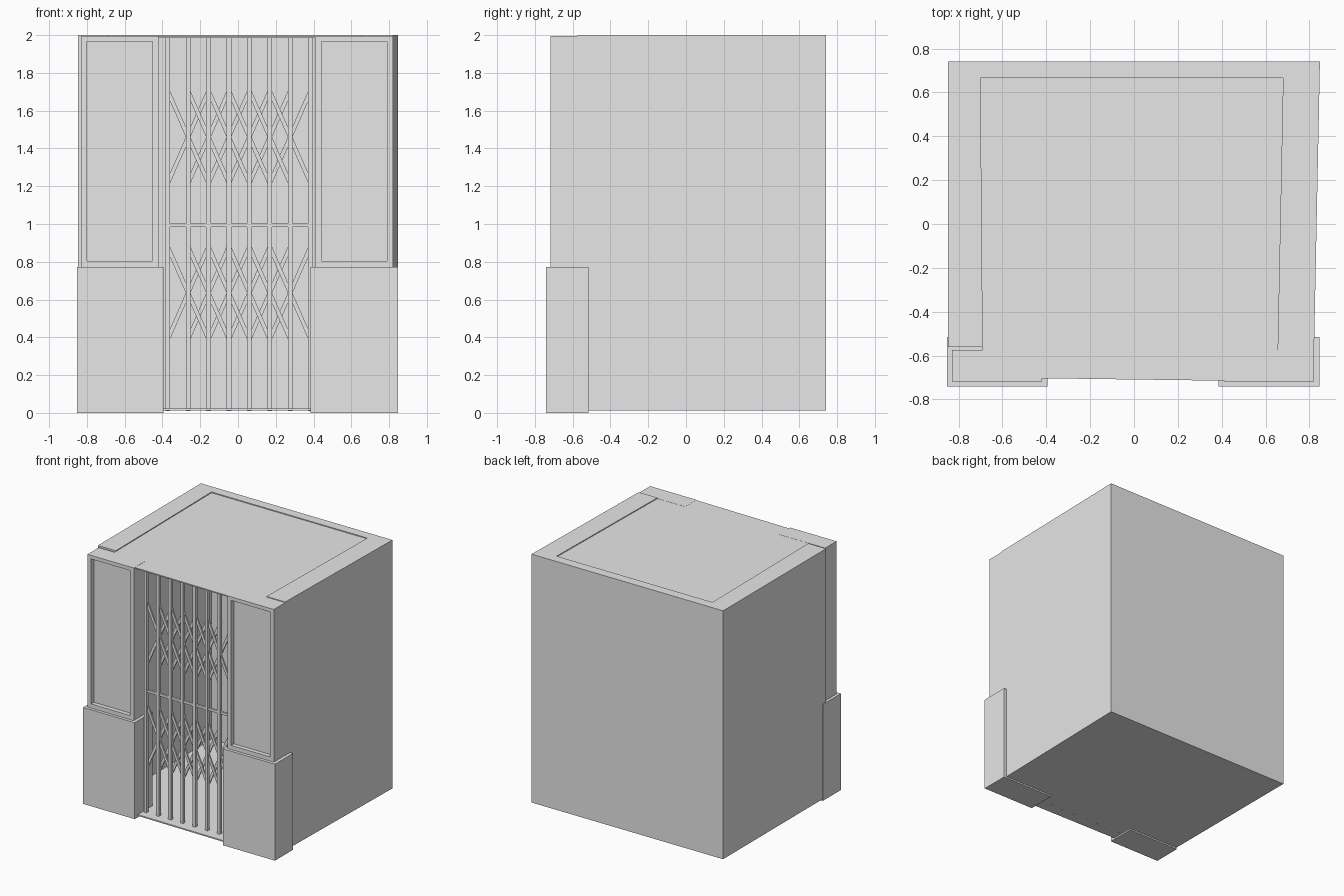
import bpy, bmesh, math
from mathutils import Matrix

if "Cube" in bpy.data.objects:
    bpy.data.objects.remove(bpy.data.objects["Cube"])

grey = bpy.data.materials.new("plain grey")
grey.use_nodes = True
COLOUR = (0.8, 0.8, 0.8, 1)
grey.diffuse_color = COLOUR
grey.node_tree.nodes["Principled BSDF"].inputs["Base Color"].default_value = COLOUR


def finish(bm, name):
    bmesh.ops.recalc_face_normals(bm, faces=bm.faces)
    mesh = bpy.data.meshes.new(name)
    bm.to_mesh(mesh)
    bm.free()
    mesh.materials.append(grey)
    ob = bpy.data.objects.new(name, mesh)
    bpy.context.collection.objects.link(ob)
    return ob


def prism(name, outline, z0, z1):
    """Plan outline extruded upwards."""
    bm = bmesh.new()
    face = bm.faces.new([bm.verts.new((x, y, z0)) for x, y in outline])
    up = bmesh.ops.extrude_face_region(bm, geom=[face])["geom"]
    bmesh.ops.translate(bm, vec=(0, 0, z1 - z0),
                        verts=[v for v in up if isinstance(v, bmesh.types.BMVert)])
    return finish(bm, name)


def box(name, x0, x1, y0, y1, z0, z1):
    return prism(name, [(x0, y0), (x1, y0), (x1, y1), (x0, y1)], z0, z1)


def column(name, x0, x1):
    """Upper pillar with a recessed front panel."""
    bm = bmesh.new()
    bmesh.ops.create_cube(bm, size=1)
    for v in bm.verts:
        v.co = (x0 if v.co.x < 0 else x1,
                -0.718 if v.co.y < 0 else -0.575,
                0.76 if v.co.z < 0 else 1.994)
    bm.normal_update()
    front = [f for f in bm.faces if f.normal.y < -0.9]
    bmesh.ops.inset_region(bm, faces=front, thickness=0.045)
    # keep the frame's top and bottom rails slimmer than its sides
    for v in front[0].verts:
        v.co.z = 0.805 if v.co.z < 1 else 1.965
    panel = bmesh.ops.extrude_face_region(bm, geom=front)["geom"]
    bmesh.ops.delete(bm, geom=front, context='FACES')
    bmesh.ops.translate(bm, vec=(0, 0.035, 0),
                        verts=[v for v in panel if isinstance(v, bmesh.types.BMVert)])
    return finish(bm, name)


# Cabin shell: walls on three sides, thin floor and roof
inner = [(0.655, -0.575), (0.68, 0.665), (-0.7, 0.665), (-0.69, -0.56)]
walls = [(-0.848, -0.56), (-0.848, 0.742), (0.848, 0.742), (0.821, -0.575)]
prism("cabin_walls", walls + inner, 0.012, 2.0)
slab = inner + [(-0.69, -0.70), (0.67, -0.718)]
prism("cabin_floor", slab, 0.012, 0.022)
prism("cabin_roof", slab, 1.984, 1.993)

# Front pillars on wider bases
column("right_column", -0.83, -0.42)
column("left_column", 0.41, 0.82)
box("right_column_base", -0.852, -0.395, -0.742, -0.515, 0, 0.772)
box("left_column_base", 0.385, 0.847, -0.742, -0.515, 0, 0.772)

# Gate: upright bars and middle rail
bars = [-0.372 + i * 0.108 for i in range(8)]
for x in bars:
    box("gate_bar", x - 0.0125, x + 0.0125, -0.642, -0.617, 0.011, 1.985)
box("gate_rail", bars[0], bars[-1], -0.636, -0.62, 0.983, 1.003)


def lattice(name, zc):
    """Crossing flat strips, each spanning two bar gaps."""
    bm = bmesh.new()
    run, rise = 0.216, 0.49
    for x in bars[1:-1]:
        for side in (-1, 1):
            tilt = Matrix.Rotation(side * math.atan2(run, rise), 4, 'Y')
            place = Matrix.Translation((x, -0.617 + side * 0.006, zc))
            size = Matrix.Diagonal((0.022, 0.012, math.hypot(run, rise), 1))
            bmesh.ops.create_cube(bm, size=1, matrix=place @ tilt @ size)
    return finish(bm, name)


lattice("upper_gate_lattice", 1.46)
lattice("lower_gate_lattice", 0.635)
